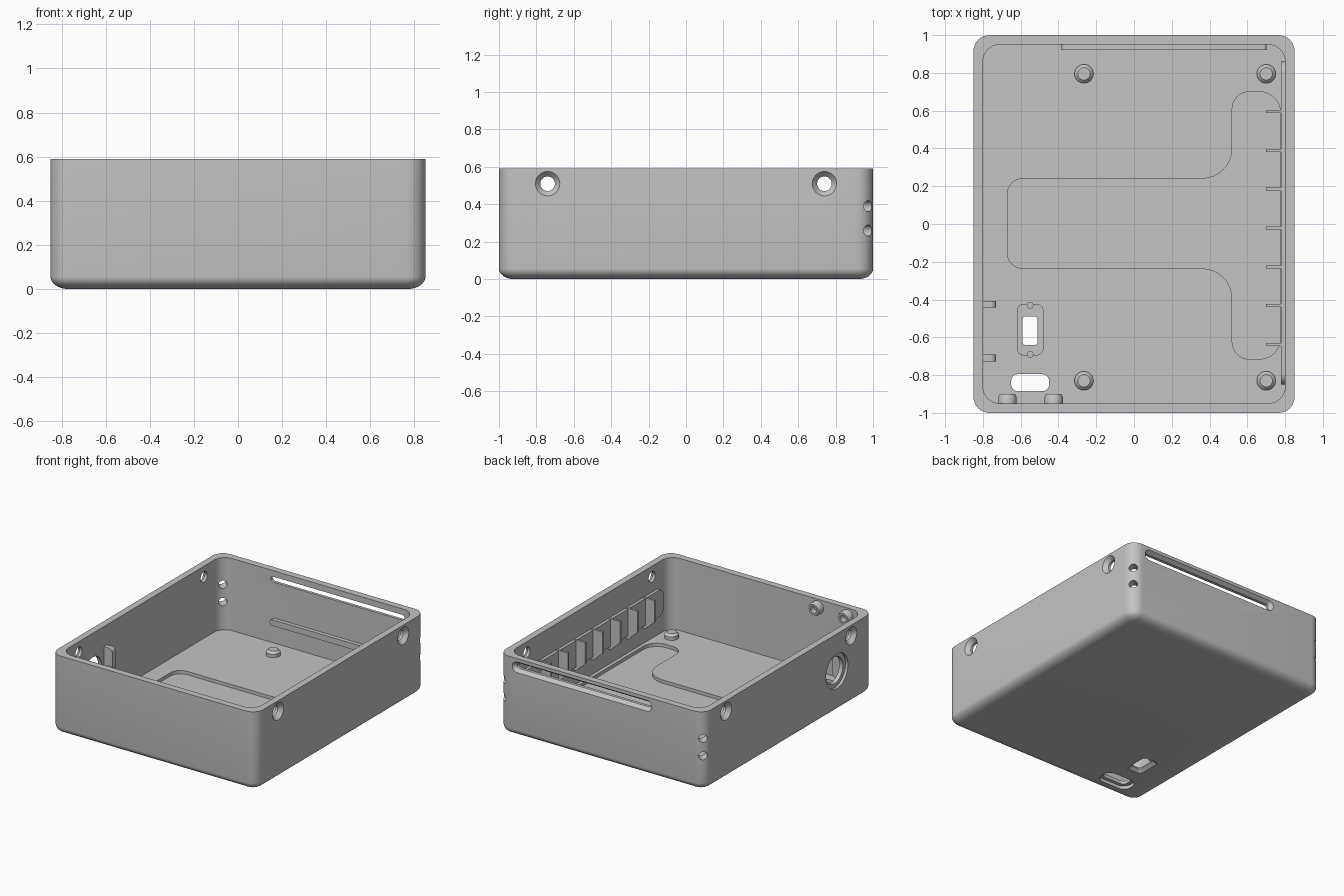
import bpy, bmesh, math
from mathutils import Vector

if "Cube" in bpy.data.objects:
    bpy.data.objects.remove(bpy.data.objects["Cube"])

grey = bpy.data.materials.new("light_grey")
grey.diffuse_color = (0.55, 0.55, 0.55, 1)
grey.use_nodes = True
grey.node_tree.nodes["Principled BSDF"].inputs["Base Color"].default_value = grey.diffuse_color

AX = {"x": lambda a, b, h: (h, a, b),
      "y": lambda a, b, h: (a, h, b),
      "z": lambda a, b, h: (a, b, h)}


def rounded(pts, radii, n=8):
    """Outline with right-angled corners replaced by arcs."""
    out = []
    for i, p in enumerate(pts):
        p = Vector(p)
        u = (Vector(pts[i - 1]) - p).normalized()
        v = (Vector(pts[(i + 1) % len(pts)]) - p).normalized()
        r = radii[i] if isinstance(radii, list) else radii
        c = p + r * (u + v)
        for k in range(n + 1):
            t = math.pi / 2 * k / n
            out.append(c - r * (v * math.cos(t) + u * math.sin(t)))
    return out


def rect(cx, cy, w, h, r):
    return rounded([(cx - w / 2, cy - h / 2), (cx + w / 2, cy - h / 2),
                    (cx + w / 2, cy + h / 2), (cx - w / 2, cy + h / 2)], r)


def circle(cx, cy, r, n=32):
    return [(cx + r * math.cos(2 * math.pi * k / n),
             cy + r * math.sin(2 * math.pi * k / n)) for k in range(n)]


def loft(name, rings, axis="z"):
    """Closed solid through (outline, height) rings along an axis."""
    place = AX[axis] if isinstance(axis, str) else axis
    bm = bmesh.new()
    loops = [[bm.verts.new(place(p[0], p[1], h)) for p in o] for o, h in rings]
    for lo, hi in zip(loops, loops[1:]):
        for i in range(len(lo)):
            j = (i + 1) % len(lo)
            bm.faces.new((lo[i], lo[j], hi[j], hi[i]))
    bm.faces.new(loops[0])
    bm.faces.new(loops[-1])
    bmesh.ops.recalc_face_normals(bm, faces=bm.faces)
    me = bpy.data.meshes.new(name)
    bm.to_mesh(me)
    bm.free()
    me.materials.append(grey)
    ob = bpy.data.objects.new(name, me)
    bpy.context.collection.objects.link(ob)
    return ob


def prism(name, outline, h0, h1, axis="z"):
    return loft(name, [(outline, h0), (outline, h1)], axis)


def cut(target, cutter):
    mod = target.modifiers.new("cut", "BOOLEAN")
    mod.operation = "DIFFERENCE"
    mod.solver = "EXACT"
    mod.object = cutter
    bpy.context.view_layer.update()
    dg = bpy.context.evaluated_depsgraph_get()
    me = bpy.data.meshes.new_from_object(target.evaluated_get(dg))
    target.modifiers.clear()
    target.data = me
    bpy.data.objects.remove(cutter)


# Tray: rounded bottom edge, straight walls, rim, cavity
TOP, FLOOR = 0.59, 0.05
rings = []
for k in range(9):
    t = math.pi / 2 * k / 8
    inset = 0.08 * (1 - math.sin(t))
    rings.append((rect(0, 0, 1.7 - 2 * inset, 2 - 2 * inset, 0.085 - inset),
                  0.055 * (1 - math.cos(t))))
inner = rect(0, 0, 1.6, 1.9, 0.09)
rings += [(rect(0, 0, 1.7, 2, 0.085), TOP), (inner, TOP), (inner, FLOOR)]
tray = loft("tray", rings)

# Shallow T-shaped pocket in the floor
pocket = rounded([(-0.67, -0.235), (0.52, -0.235), (0.52, -0.715), (0.775, -0.715),
                  (0.775, 0.70), (0.52, 0.70), (0.52, 0.24), (-0.67, 0.24)],
                 [0.08, 0.16, 0.09, 0.11, 0.11, 0.09, 0.16, 0.08])
cut(tray, prism("cutter", pocket, 0.025, 0.2))

# Countersunk screw holes in both side walls
for s in (-1, 1):
    for y in (-0.74, 0.74):
        cut(tray, loft("cutter", [(circle(y, 0.51, 0.068), s * 0.853),
                                  (circle(y, 0.51, 0.039), s * 0.82),
                                  (circle(y, 0.51, 0.039), s * 0.75)], "x"))

# Pairs of small diagonal holes through the back corners
q = math.sqrt(0.5)
for s in (-1, 1):
    def diagonal(a, b, h, s=s):
        return (s * (0.77 + q * (h + a)), 0.92 + q * (h - a), b)
    for z in (0.26, 0.39):
        cut(tray, prism("cutter", circle(0, z, 0.03, 24), -0.1, 0.2, diagonal))

# Long slot in the back wall, flared outwards
cut(tray, loft("cutter", [(rect(0.16, 0.525, 1.16, 0.085, 0.042), 1.003),
                          (rect(0.16, 0.525, 1.11, 0.04, 0.0195), 0.972),
                          (rect(0.16, 0.525, 1.11, 0.04, 0.0195), 0.9)], "y"))

# Round connector hole in the left wall
cut(tray, loft("cutter", [(circle(-0.57, 0.31, 0.13, 48), -0.9),
                          (circle(-0.57, 0.31, 0.13, 48), -0.83),
                          (circle(-0.57, 0.31, 0.1, 48), -0.829),
                          (circle(-0.57, 0.31, 0.1, 48), -0.75)], "x"))

# Floor openings: switch window with its seat, and a plug slot
cut(tray, prism("cutter", rect(-0.55, -0.56, 0.135, 0.265, 0.03), 0.03, 0.1))
cut(tray, loft("cutter", [(rect(-0.55, -0.565, 0.13, 0.2, 0.03), -0.002),
                          (rect(-0.55, -0.565, 0.08, 0.15, 0.015), 0.02),
                          (rect(-0.55, -0.565, 0.08, 0.15, 0.015), 0.1)]))
cut(tray, prism("cutter", rect(-0.55, -0.84, 0.2, 0.09, 0.035), -0.1, 0.1))
cut(tray, prism("cutter", rect(-0.55, -0.84, 0.26, 0.14, 0.06), -0.1, 0.025))

parts = [tray]
for y in (-0.43, -0.69):
    parts.append(prism("switch_pin", circle(-0.55, y, 0.018, 20), 0.02, 0.06))

# Board posts on the floor
for x in (-0.265, 0.70):
    for y in (-0.83, 0.795):
        parts.append(loft("board_post", [(circle(x, y, 0.05), 0.04),
                                         (circle(x, y, 0.05), 0.075),
                                         (circle(x, y, 0.033), 0.092)]))

# Hollow bosses on the front wall
for x in (-0.67, -0.425):
    parts.append(loft("front_boss", [(circle(x, 0.53, 0.048), -0.96),
                                     (circle(x, 0.53, 0.048), -0.915),
                                     (circle(x, 0.53, 0.04), -0.9),
                                     (circle(x, 0.53, 0.026), -0.9),
                                     (circle(x, 0.53, 0.026), -0.945)], "y"))

# Ledge on the back wall
parts.append(prism("back_ledge", rect(0.16, 0.215, 1.085, 0.045, 0.02), 0.92, 0.96, "y"))

# Clip tabs either side of the connector hole
tab = rounded([(-0.81, 0.18), (-0.73, 0.18), (-0.73, 0.44), (-0.81, 0.44)],
              [0.001, 0.03, 0.03, 0.001])
for y in (-0.425, -0.71):
    parts.append(prism("clip_tab", tab, y - 0.018, y + 0.018, "y"))

# Plate with seven ribs on the right wall
parts.append(prism("rib_plate", rect(0.005, 0.295, 1.71, 0.2, 0.06), 0.778, 0.81, "x"))
rib = [(0.81, 0.40), (0.70, 0.40), (0.70, 0.24), (0.775, 0.17), (0.81, 0.17)]
for i in range(7):
    y = 0.595 - 0.2055 * i
    parts.append(prism("wall_rib", rib, y - 0.008, y + 0.008, "y"))

# Smooth curved faces, keep edges sharp
bpy.ops.object.select_all(action="DESELECT")
for ob in parts:
    ob.select_set(True)
bpy.context.view_layer.objects.active = tray
bpy.ops.object.shade_smooth_by_angle(angle=math.radians(30))
